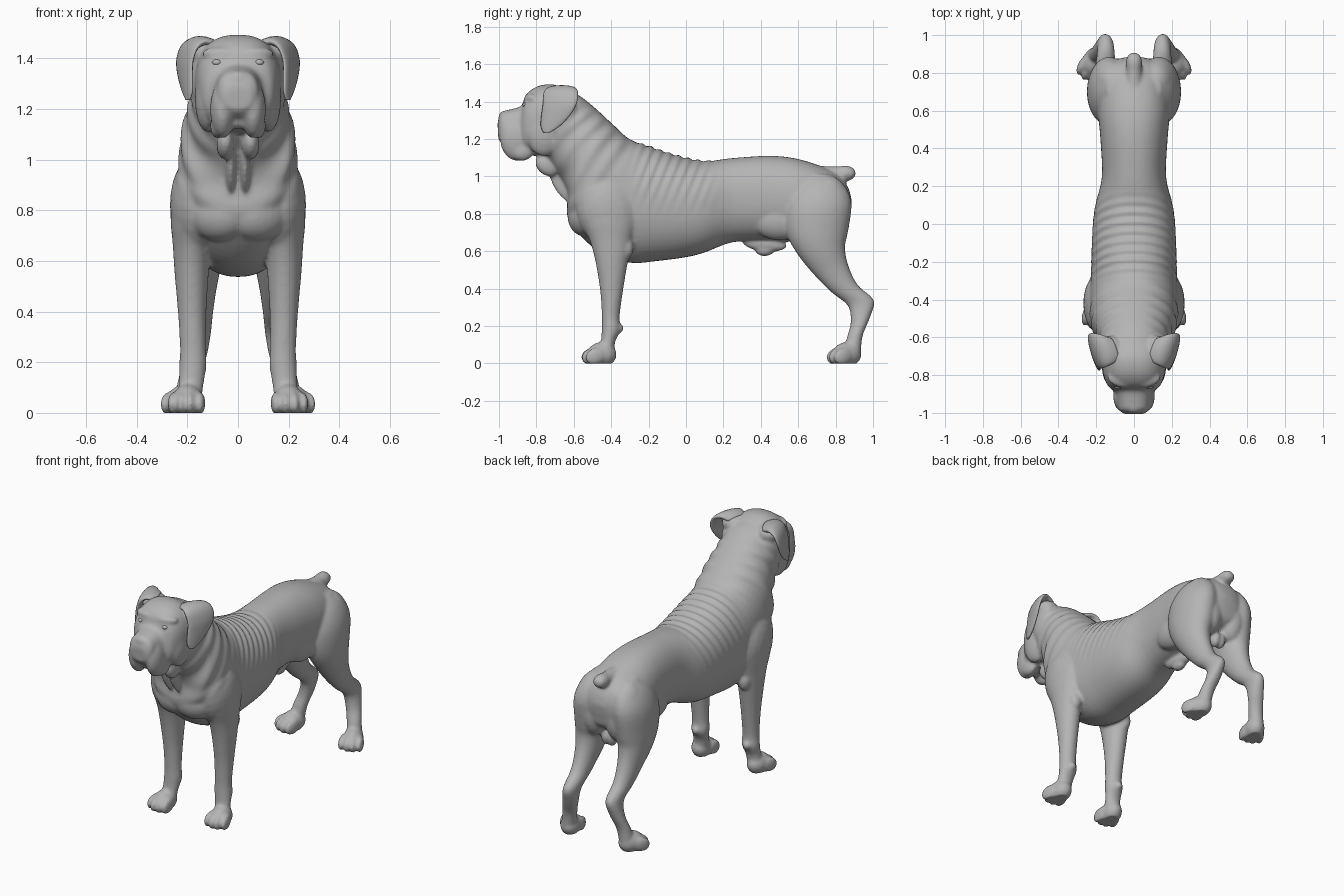
import bpy, bmesh, math
from mathutils import Vector, Matrix

cube = bpy.data.objects.get("Cube")
if cube:
    bpy.data.objects.remove(cube, do_unlink=True)

coat = bpy.data.materials.new("grey_coat")
coat.use_nodes = True
GREY = (0.46, 0.46, 0.46, 1)
coat.diffuse_color = GREY
coat.node_tree.nodes["Principled BSDF"].inputs["Base Color"].default_value = GREY


def spline(rows, steps=4):
    """Catmull-Rom interpolation between section rows."""
    pts = [Vector(r) for r in rows]
    pts = [pts[0]] + pts + [pts[-1]]
    out = []
    for a, b, c, d in zip(pts, pts[1:], pts[2:], pts[3:]):
        for k in range(steps):
            t = k / steps
            out.append((b * 2 + (c - a) * t + (a * 2 - b * 5 + c * 4 - d) * t**2
                        + (b * 3 - a - c * 3 + d) * t**3) / 2)
    return out + [pts[-1]]


def signed_pow(v, p):
    return math.copysign(abs(v) ** p, v)


def skin(bm, rings):
    """Bridge rings of points into a closed tube."""
    loops = [[bm.verts.new(p) for p in ring] for ring in rings]
    faces = [bm.faces.new(loops[0]), bm.faces.new(loops[-1][::-1])]
    n = len(loops[0])
    for lo, hi in zip(loops, loops[1:]):
        for i in range(n):
            j = (i + 1) % n
            faces.append(bm.faces.new((lo[i], hi[i], hi[j], lo[j])))
    bmesh.ops.recalc_face_normals(bm, faces=faces)


def loft(bm, rows, side=1, power=1.0, n=48):
    """Each row: two end points of a section in y and z, centre x, half width."""
    rings = []
    for ay, az, by, bz, x, w in spline(rows):
        ring = []
        for i in range(n):
            t = math.tau * i / n
            c, s = signed_pow(math.cos(t), power), signed_pow(math.sin(t), power)
            ring.append((side * (x + w * s), (ay + by + (ay - by) * c) / 2,
                         (az + bz + (az - bz) * c) / 2))
        rings.append(ring)
    skin(bm, rings)


def blob(bm, centre, radii, tilt=0, yaw=0):
    """Ellipsoid, mirrored when it is off the centre line."""
    for side in ((1, -1) if centre[0] else (1,)):
        c = Vector((side * centre[0], centre[1], centre[2]))
        m = (Matrix.Translation(c) @ Matrix.Rotation(side * yaw, 4, 'Z')
             @ Matrix.Rotation(tilt, 4, 'X') @ Matrix.Diagonal((*radii, 1)))
        bmesh.ops.create_uvsphere(bm, u_segments=24, v_segments=14, radius=1, matrix=m)


def paw(bm, x, y, yaw):
    blob(bm, (x, y, .05), (.06, .08, .066), yaw=yaw)
    for i in (-1.5, -.5, .5, 1.5):
        off = Matrix.Rotation(yaw, 3, 'Z') @ Vector((i * .035, -.064 + abs(i) * .016, 0))
        blob(bm, (x + off.x, y + off.y, .04), (.021, .056, .045), tilt=.3, yaw=yaw + i * .06)


def finish(name, bm):
    mesh = bpy.data.meshes.new(name)
    bm.to_mesh(mesh)
    bm.free()
    obj = bpy.data.objects.new(name, mesh)
    bpy.context.collection.objects.link(obj)
    mesh.materials.append(coat)
    mesh.shade_smooth()
    return obj


bm = bmesh.new()

# Trunk and neck
loft(bm, [(.885, .88, .885, .86, 0, .03), (.868, .94, .875, .79, 0, .09),
          (.83, .995, .85, .72, 0, .145),
          (.75, 1.045, .73, .66, 0, .18), (.6, 1.095, .6, .65, 0, .19),
          (.45, 1.112, .45, .66, 0, .178), (.25, 1.10, .25, .65, 0, .17),
          (.1, 1.085, .1, .595, 0, .205), (-.05, 1.115, 0, .57, 0, .22),
          (-.2, 1.165, -.15, .55, 0, .225), (-.3, 1.20, -.3, .54, 0, .23),
          (-.38, 1.27, -.45, .59, 0, .232), (-.45, 1.335, -.57, .69, 0, .23),
          (-.50, 1.38, -.635, .79, 0, .213), (-.55, 1.42, -.635, .92, 0, .193),
          (-.6, 1.45, -.70, 1.03, 0, .18), (-.66, 1.47, -.76, 1.1, 0, .16)], power=.9)

# Head and muzzle
loft(bm, [(-.6, 1.445, -.66, 1.14, 0, .14), (-.70, 1.492, -.72, 1.1, 0, .168),
          (-.79, 1.485, -.80, 1.11, 0, .163), (-.855, 1.44, -.86, 1.12, 0, .138),
          (-.88, 1.38, -.9, 1.13, 0, .1), (-.94, 1.36, -.94, 1.15, 0, .088),
          (-.985, 1.345, -.985, 1.18, 0, .078), (-1.008, 1.29, -1.003, 1.2, 0, .05)],
     power=.82)

# Flews, chin, nose, brows, lids, cheeks and dewlap
blob(bm, (.06, -.91, 1.2), (.05, .085, .115), tilt=.1)
blob(bm, (.08, -.875, 1.135), (.03, .06, .05))
blob(bm, (0, -.91, 1.155), (.045, .045, .035))
blob(bm, (0, -.975, 1.32), (.042, .028, .032))
blob(bm, (.08, -.83, 1.42), (.065, .032, .026), yaw=.35)
blob(bm, (.09, -.845, 1.345), (.05, .032, .02), yaw=.4)
blob(bm, (.12, -.76, 1.24), (.05, .095, .13))
blob(bm, (.05, -.745, 1.06), (.035, .07, .05), tilt=-.7)
blob(bm, (.028, -.665, .97), (.02, .05, .12), tilt=.5)

# Ear bases, temples, shoulders, breast, flanks and haunches
blob(bm, (.125, -.665, 1.42), (.07, .075, .055))
blob(bm, (.13, -.665, 1.31), (.06, .09, .14))
blob(bm, (.165, -.42, .82), (.104, .165, .21), tilt=.35)
blob(bm, (.075, -.54, .79), (.13, .09, .11), yaw=.3)
blob(bm, (.1, .5, .77), (.076, .15, .11))
blob(bm, (.115, .75, .84), (.108, .13, .17))
blob(bm, (.085, .79, .77), (.085, .085, .14))

for side in (1, -1):
    # Front legs
    loft(bm, [(-.56, .95, -.26, 1, .15, .08), (-.57, .8, -.26, .8, .175, .09),
              (-.515, .66, -.29, .66, .182, .075), (-.485, .55, -.31, .55, .183, .067),
              (-.46, .4, -.335, .4, .181, .056), (-.45, .27, -.355, .25, .178, .051),
              (-.45, .2, -.35, .18, .178, .054), (-.455, .12, -.378, .12, .184, .049),
              (-.48, .05, -.385, .05, .194, .05)], side)
    # Hind legs
    loft(bm, [(.66, 1.02, .78, 1.01, .1, .04), (.57, .94, .85, .95, .115, .09),
              (.525, .83, .885, .85, .132, .112),
              (.535, .7, .865, .7, .14, .108), (.6, .58, .85, .62, .15, .088),
              (.69, .47, .87, .52, .15, .066), (.78, .38, .92, .42, .15, .052),
              (.865, .31, 1.005, .34, .15, .044), (.88, .22, .985, .25, .165, .044),
              (.86, .14, .945, .15, .19, .044), (.84, .06, .935, .06, .205, .045)], side)

# Elbows, paws and dewclaws
blob(bm, (.19, -.32, .62), (.04, .04, .06))
paw(bm, .198, -.45, .1)
paw(bm, .213, .86, .35)
blob(bm, (.18, -.355, .19), (.025, .022, .025))

# Docked tail and underside
loft(bm, [(.7, 1.06, .7, .96, 0, .05), (.8, 1.055, .82, .965, 0, .042),
          (.86, 1.06, .86, .975, 0, .043), (.895, 1.045, .895, .99, 0, .032),
          (.908, 1.025, .908, 1.01, 0, .01)])
blob(bm, (0, .42, .64), (.035, .12, .04), tilt=-.1)
blob(bm, (0, .42, .605), (.03, .05, .03))
blob(bm, (.018, .77, .63), (.032, .04, .055))

body = finish("body", bm)

# Fuse the parts into one continuous skin
fuse = body.modifiers.new("fuse", 'REMESH')
fuse.mode = 'VOXEL'
fuse.voxel_size = .0085
relax = body.modifiers.new("relax", 'SMOOTH')
relax.factor, relax.iterations = .5, 10
bpy.context.view_layer.objects.active = body
body.select_set(True)
for mod in ("fuse", "relax"):
    bpy.ops.object.modifier_apply(modifier=mod)


def fade(v, lo, hi):
    t = max(0, min(1, (v - lo) / (hi - lo)))
    return t * t * (3 - 2 * t)


# Skin folds over the back, ribs and neck, and flat soles
shifts = []
for v in body.data.vertices:
    x, y, z = v.co
    back = fade(y, -.32, -.2) * (1 - fade(y, .05, .2)) * fade(z, .75, 1.1)
    along = .7 * (z - y)
    neck = (fade(along, .93, 1.06) * (1 - fade(along, 1.3, 1.42))
            * fade(z, .8, .95) * (1 - fade(-y, .68, .74)) * fade(abs(x), .04, .16))
    bump = (.004 * back * math.sin(math.tau * (y - .4 * (z - 1.1)) / .056)
            + .004 * neck * math.sin(math.tau * (along + .03 * math.sin(9 * z)) / .085))
    shifts.append(v.co + v.normal * bump)
for v, co in zip(body.data.vertices, shifts):
    v.co = (co.x, co.y, max(co.z, .002) - .002)
body.data.shade_smooth()

# Folded ears: rows of centre x, y, z, half length along y, half thickness
EAR = [(.1, -.665, 1.448, .06, .025), (.15, -.665, 1.466, .08, .022),
       (.19, -.67, 1.445, .092, .02), (.21, -.675, 1.39, .09, .018),
       (.208, -.695, 1.33, .078, .017), (.2, -.725, 1.27, .052, .014),
       (.197, -.745, 1.235, .018, .008)]
for side, label in ((1, "left_ear"), (-1, "right_ear")):
    bm = bmesh.new()
    rows = spline(EAR)
    rings = []
    for k, r in enumerate(rows):
        d = (rows[min(k + 1, len(rows) - 1)] - rows[max(k - 1, 0)])
        across = Vector((-d[2], 0, d[0])).normalized()
        rings.append([])
        for i in range(20):
            t = math.tau * i / 20
            splay = .32 * r[3] * math.cos(t)
            p = Vector(r[:3]) + across * r[4] * math.sin(t)
            rings[-1].append((side * (p.x + splay), p.y + r[3] * math.cos(t), p.z))
    skin(bm, rings)
    finish(label, bm)

# Eyes
bm = bmesh.new()
blob(bm, (.083, -.858, 1.383), (.02, .016, .013))
finish("eyes", bm)
